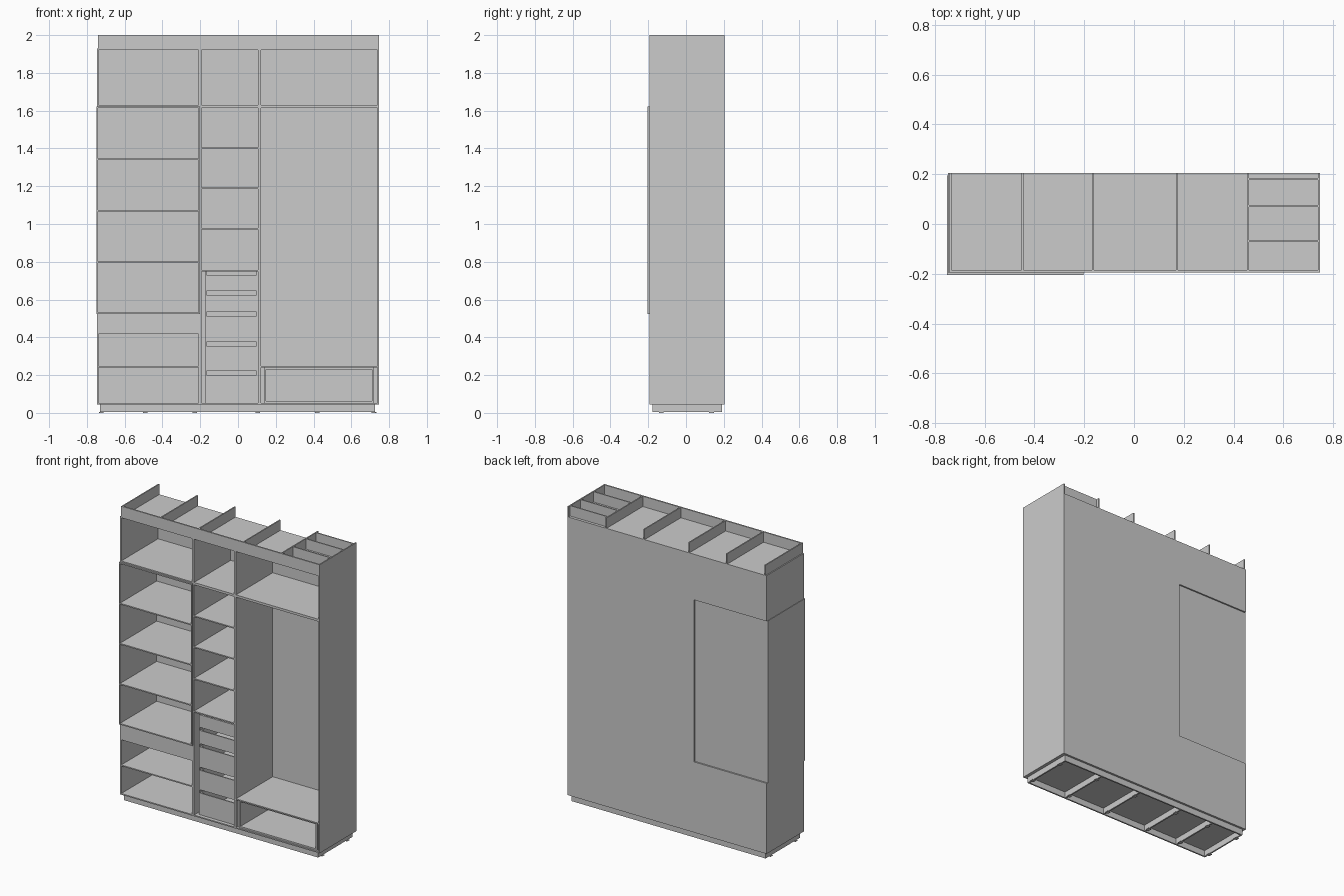
import bpy

cube = bpy.data.objects.get("Cube")
if cube:
    bpy.data.objects.remove(cube)

grey = bpy.data.materials.new("board_grey")
grey.use_nodes = True
grey.diffuse_color = (0.6, 0.6, 0.6, 1)
grey.node_tree.nodes["Principled BSDF"].inputs["Base Color"].default_value = (0.6, 0.6, 0.6, 1)

T = 0.008                      # board thickness
FRONT, BACK = -0.194, 0.204    # carcass depth


def board(name, x, y, z):
    """Flat board spanning the given (low, high) ranges."""
    spans = (x, y, z)
    verts = [(x[i], y[j], z[k]) for i in (0, 1) for j in (0, 1) for k in (0, 1)]
    faces = [(0, 1, 3, 2), (4, 6, 7, 5), (0, 4, 5, 1), (2, 3, 7, 6), (0, 2, 6, 4), (1, 5, 7, 3)]
    mesh = bpy.data.meshes.new(name)
    mesh.from_pydata(verts, [], faces)
    mesh.materials.append(grey)
    obj = bpy.data.objects.new(name, mesh)
    bpy.context.collection.objects.link(obj)
    return obj


def carcass(name, x, z, shelves=(), shift=0.0):
    """Open-fronted box with back panel and shelves (given by their centre height)."""
    f, b = FRONT + shift, BACK + shift
    inner = (x[0] + T, x[1] - T)
    board(name + "_right_side", (x[0], x[0] + T), (f, b), z)
    board(name + "_left_side", (x[1] - T, x[1]), (f, b), z)
    board(name + "_bottom", inner, (f, b), (z[0], z[0] + T))
    board(name + "_top", inner, (f, b), (z[1] - T, z[1]))
    board(name + "_back", inner, (b - 0.005, b), (z[0] + T, z[1] - T))
    for s in shelves:
        board(name + "_shelf", inner, (f, b - 0.005), (s - T / 2, s + T / 2))


# Column limits and stacked levels
right_col, mid_col, left_col = (-0.747, -0.202), (-0.202, 0.113), (0.113, 0.747)
BASE, UPPER, TOP = 0.045, 1.621, 1.93

# Upper row of cabinets
for n, col in (("upper_right", right_col), ("upper_middle", mid_col), ("upper_left", left_col)):
    carcass(n, col, (UPPER, TOP))

# Shelf column: low cabinet with apron, and a shelf box pulled slightly forward
carcass("low_cabinet", right_col, (BASE, 0.523), [0.243])
board("low_apron", (right_col[0] + T, right_col[1] - T), (FRONT, FRONT + T), (0.417, 0.515))
carcass("shelf_box", (-0.75, -0.202), (0.523, UPPER), [0.797, 1.07, 1.342], -0.01)

# Middle column: shelves over a drawer stack
carcass("middle_cabinet", mid_col, (BASE, UPPER), [0.753, 0.975, 1.19, 1.4])
df = FRONT + 0.025
for x in (-0.175, 0.099):
    board("drawer_side_panel", (x, x + T), (df, BACK - 0.01), (0.053, 0.748))
for z in ((0.053, 0.2), (0.222, 0.354), (0.375, 0.513), (0.534, 0.624), (0.645, 0.73)):
    x = (-0.167, 0.099)
    board("drawer_front", x, (df, df + T), z)
    board("drawer_back", x, (0.17, 0.17 + T), z)
    board("drawer_base", x, (df + T, 0.17), (z[0], z[0] + T))
    for sx in (x[0], x[1] - T):
        board("drawer_side", (sx, sx + T), (df + T, 0.17), z)

# Wardrobe column: hanging space with an open box below
carcass("wardrobe", left_col, (BASE, UPPER), [0.243])
bf, bb = FRONT + 0.01, 0.18
for x in (0.137, 0.71):
    board("box_side", (x, x + 0.01), (bf, bb), (0.053, 0.239))
for z in (0.053, 0.229):
    board("box_panel", (0.147, 0.71), (bf, bb), (z, z + 0.01))
board("box_back", (0.147, 0.71), (bb - T, bb), (0.063, 0.229))
for x in ((0.121, 0.137), (0.72, 0.739)):
    board("box_filler", x, (bf + 0.01, bf + 0.018), (0.053, 0.239))

# Top frame: fascia, cross ribs and the short rails at one end
board("top_fascia", (-0.74, 0.747), (FRONT, FRONT + 0.01), (TOP, 2.0))
for x in (-0.74, -0.452, -0.168, 0.168, 0.453, 0.739):
    board("top_rib", (x, x + T), (FRONT + 0.01, BACK), (TOP, 2.0))
for y in (-0.072, 0.068, 0.177):
    board("top_rail", (0.461, 0.739), (y, y + T), (TOP, 2.0))

# Plinth: ring frame with cross bars and small foot pads
px, py, pz = (-0.73, 0.725), (-0.177, 0.19), (0.004, BASE)
for y in (py[0], py[1] - 0.01):
    board("plinth_rail", px, (y, y + 0.01), pz)
for x in (px[0], -0.495, -0.235, 0.1, 0.415, px[1] - 0.01):
    board("plinth_bar", (x, x + 0.01), (py[0] + 0.01, py[1] - 0.01), pz)
    for y in (-0.13, 0.135):
        board("foot_pad", (x - 0.007, x + 0.017), (y - 0.012, y + 0.012), (0, 0.004))
